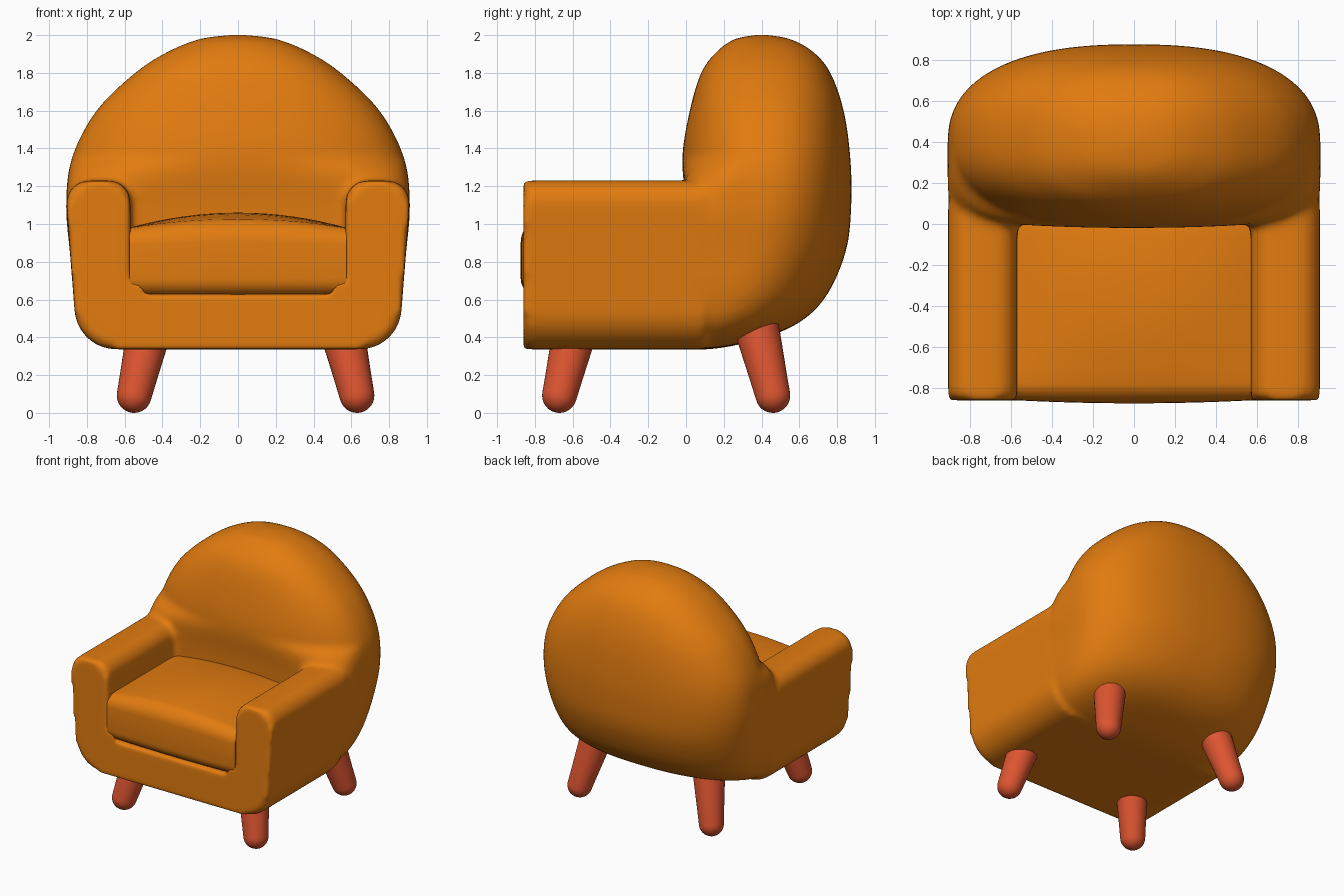
import bpy, bmesh, math
from mathutils import Vector

default_cube = bpy.data.objects.get("Cube")
if default_cube:
    bpy.data.objects.remove(default_cube, do_unlink=True)


def make_material(name, colour):
    mat = bpy.data.materials.new(name)
    mat.use_nodes = True
    mat.diffuse_color = (*colour, 1)
    mat.node_tree.nodes["Principled BSDF"].inputs["Base Color"].default_value = (*colour, 1)
    return mat


fabric = make_material("orange fabric", (0.76, 0.2, 0.005))
wood = make_material("red wood", (0.72, 0.09, 0.03))


def make_object(name, bm, mat):
    bmesh.ops.recalc_face_normals(bm, faces=bm.faces)
    mesh = bpy.data.meshes.new(name)
    bm.to_mesh(mesh)
    bm.free()
    mesh.materials.append(mat)
    for poly in mesh.polygons:
        poly.use_smooth = True
    obj = bpy.data.objects.new(name, mesh)
    bpy.context.collection.objects.link(obj)
    return obj


def loft(bm, rings):
    """Skin a stack of equal closed rings and cap both ends."""
    loops = [[bm.verts.new(p) for p in ring] for ring in rings]
    for a, b in zip(loops, loops[1:]):
        for i in range(len(a)):
            j = (i + 1) % len(a)
            bm.faces.new((a[i], a[j], b[j], b[i]))
    bm.faces.new(loops[0])
    bm.faces.new(loops[-1])
    return loops


def spline_rows(rows, steps):
    """Catmull-Rom interpolation through the given rows."""
    pts = [Vector(r) for r in rows]
    out = []
    for i in range(len(pts) - 1):
        p0, p1, p2, p3 = pts[max(i - 1, 0)], pts[i], pts[i + 1], pts[min(i + 2, len(pts) - 1)]
        for s in range(steps):
            t = s / steps
            out.append(p1 + (p2 - p0) * (t / 2)
                       + (p0 * 2 - p1 * 5 + p2 * 4 - p3) * (t * t / 2)
                       + (p1 * 3 - p0 - p2 * 3 + p3) * (t ** 3 / 2))
    return out + [pts[-1]]


def round_corner(prev, corner, nxt, radius, steps=7):
    """Points of a soft corner that starts and ends near the given radius."""
    prev, corner, nxt = Vector(prev), Vector(corner), Vector(nxt)
    a = corner + (prev - corner).normalized() * radius
    b = corner + (nxt - corner).normalized() * radius
    points = []
    for s in range(steps + 1):
        t = s / steps
        weight = math.sqrt(0.5)
        k = ((1 - t) ** 2, 2 * weight * t * (1 - t), t * t)
        points.append((a * k[0] + corner * k[1] + b * k[2]) / sum(k))
    return points


def superpower(value, exponent):
    return math.copysign(abs(value) ** (2 / exponent), value)


# Rounded back: height, half width, widest depth, front depth, rear depth
back_rows = [
    (0.335, 0.45, 0, -0.1, 0.1),
    (0.36, 0.68, 0.02, -0.1, 0.27),
    (0.45, 0.81, 0.08, -0.1, 0.55),
    (0.6, 0.865, 0.2, -0.05, 0.73),
    (0.85, 0.89, 0.33, 0, 0.845),
    (1.1, 0.91, 0.39, 0, 0.875),
    (1.35, 0.88, 0.4, -0.02, 0.87),
    (1.6, 0.75, 0.4, 0.02, 0.835),
    (1.8, 0.545, 0.4, 0.08, 0.765),
    (1.91, 0.375, 0.4, 0.16, 0.675),
    (1.98, 0.2, 0.4, 0.26, 0.55),
    (2.003, 0.01, 0.4, 0.39, 0.41),
]
shell = bmesh.new()
rings = []
for z, width, middle, front, rear in spline_rows(back_rows, 4):
    blend = min(max((z - 1.05) / 0.3, 0), 1)
    ring = []
    for i in range(72):
        angle = math.tau * i / 72
        c, s = math.cos(angle), math.sin(angle)
        # The front is squarer low down, where it runs into the arms
        power = 2.4 if s > 0 else 8 - 5.6 * blend
        reach = rear - middle if s > 0 else middle - front
        ring.append((width * superpower(c, power), middle + reach * superpower(s, power), z))
    rings.append(ring)
loft(shell, rings)

# Arms and base: one U profile run from front to back
corners = [((0.85, 0.337), 0.2), ((0.918, 1.23), 0.13), ((0.572, 1.23), 0.11), ((0.562, 0.63), 0.07)]
path = [(0, 0.335)] + [c for c, r in corners] + [(0, 0.625)]
half = []
for i, (corner, radius) in enumerate(corners):
    half += round_corner(path[i], corner, path[i + 2], radius)
profile = half + [Vector((-p.x, p.y)) for p in reversed(half)]
ends = loft(shell, [[(p.x, y, p.y) for p in profile] for y in (-0.86, 0.1)])
front_verts = set(ends[0])
front_edges = [e for e in shell.edges if all(v in front_verts for v in e.verts)]
bmesh.ops.bevel(shell, geom=front_edges, offset=0.04, segments=4, profile=0.5,
                affect='EDGES', clamp_overlap=False)

# Fuse back, arms and base into one soft body
body = make_object("upholstered_body", shell, fabric)
fuse = body.modifiers.new("fuse", 'REMESH')
fuse.mode = 'VOXEL'
fuse.voxel_size = 0.02
fuse.use_smooth_shade = True
soften = body.modifiers.new("soften", 'SMOOTH')
soften.factor = 0.5
soften.iterations = 10

# Domed seat cushion
bm = bmesh.new()
bmesh.ops.create_cube(bm, size=1)
for v in bm.verts:
    v.co = Vector((v.co.x * 1.15, v.co.y * 0.96 - 0.38, v.co.z * 0.36 + 0.8))
long_edges = [e for e in bm.edges if abs(e.verts[0].co.x - e.verts[1].co.x) > 1]
bmesh.ops.bevel(bm, geom=long_edges, offset=0.09, segments=6, profile=0.5, affect='EDGES')
for axis, size, count in ((0, 1.15, 16), (1, 0.96, 12)):
    for i in range(1, count):
        spot, normal = Vector((0, -0.38, 0)), Vector((0, 0, 0))
        spot[axis] += size * (i / count - 0.5)
        normal[axis] = 1
        bmesh.ops.bisect_plane(bm, geom=bm.verts[:] + bm.edges[:] + bm.faces[:],
                               plane_co=spot, plane_no=normal)
for v in bm.verts:
    across = 1 - (v.co.x / 0.575) ** 2
    along = 1 - ((v.co.y + 0.38) / 0.6) ** 2
    if v.co.z > 0.8:
        v.co.z += 0.08 * across * along * (v.co.z - 0.8) / 0.18
    if v.co.y < -0.7:
        v.co.y -= 0.015 * across
cushion = make_object("seat_cushion", bm, fabric)

# Splayed tapered legs with round tips
tip = 0.092
leg_outline = [(tip * math.sin(a), -tip * math.cos(a))
               for a in (math.radians(d) for d in range(5, 91, 12))]
leg_outline += [(0.1, 0.12), (0.115, 0.32), (0.12, 0.42)]
for side, sx in (("left", 1), ("right", -1)):
    for place, sy in (("front", -1), ("back", 1)):
        bm = bmesh.new()
        loft(bm, [[(r * math.cos(math.tau * i / 32), r * math.sin(math.tau * i / 32), h)
                   for i in range(32)] for r, h in leg_outline])
        leg = make_object(f"{place}_{side}_leg", bm, wood)
        lean = Vector((-0.23 * sx, -0.24 * sy, 1))
        leg.rotation_mode = 'QUATERNION'
        leg.rotation_quaternion = lean.to_track_quat('Z', 'Y')
        leg.location = (0.04 + 0.59 * sx, -0.105 + 0.565 * sy, tip)

# Keep hard creases crisp on the plain parts
bpy.ops.object.select_all(action='DESELECT')
for obj in bpy.context.collection.objects:
    if obj.name == "seat_cushion" or obj.name.endswith("_leg"):
        obj.select_set(True)
        bpy.context.view_layer.objects.active = obj
bpy.ops.object.shade_smooth_by_angle(angle=math.radians(50))
